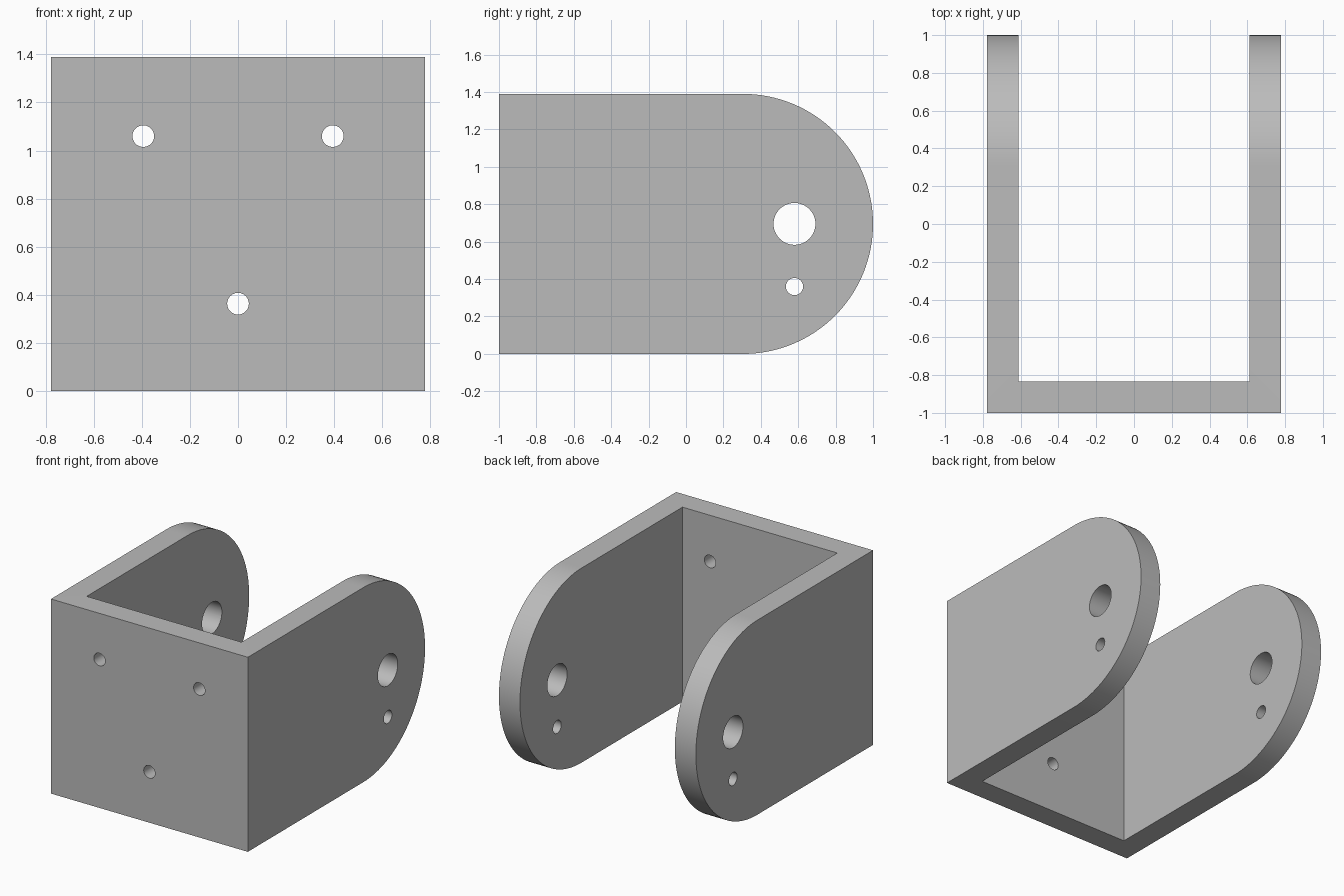
import bpy, bmesh, math
from mathutils import Matrix

if "Cube" in bpy.data.objects:
    bpy.data.objects.remove(bpy.data.objects["Cube"], do_unlink=True)

HALF_W, HEIGHT, WALL = 0.778, 1.39, 0.166
R = HEIGHT / 2

grey = bpy.data.materials.new("plain grey")
grey.use_nodes = True
colour = (0.5, 0.5, 0.5, 1)
grey.diffuse_color = colour
grey.node_tree.nodes["Principled BSDF"].inputs["Base Color"].default_value = colour


def make_object(name, bm):
    bmesh.ops.recalc_face_normals(bm, faces=bm.faces)
    mesh = bpy.data.meshes.new(name)
    bm.to_mesh(mesh)
    bm.free()
    mesh.materials.append(grey)
    obj = bpy.data.objects.new(name, mesh)
    bpy.context.collection.objects.link(obj)
    return obj


def hole_cutter(name, axis, radius, location, length, segments=48):
    bm = bmesh.new()
    turn = Matrix.Rotation(math.pi / 2, 4, "Y" if axis == "X" else "X")
    bmesh.ops.create_cone(bm, cap_ends=True, segments=segments, radius1=radius,
                          radius2=radius, depth=length,
                          matrix=Matrix.Translation(location) @ turn)
    return make_object(name, bm)


# Solid block with the rounded side outline, spanning the full width
bm = bmesh.new()
outline = [(-1, HEIGHT), (-1, 0)]
steps = 64
for i in range(steps + 1):
    a = -math.pi / 2 + math.pi * i / steps
    outline.append((1 - R + R * math.cos(a), R + R * math.sin(a)))
face = bm.faces.new([bm.verts.new((-HALF_W, y, z)) for y, z in outline])
side = bmesh.ops.extrude_face_region(bm, geom=[face])
moved = [v for v in side["geom"] if isinstance(v, bmesh.types.BMVert)]
bmesh.ops.translate(bm, verts=moved, vec=(2 * HALF_W, 0, 0))
bracket = make_object("clevis_bracket", bm)

# Open channel between the two arms
bm = bmesh.new()
bmesh.ops.create_cube(bm, size=1, matrix=Matrix.Translation((0, WALL, R))
                      @ Matrix.Diagonal((2 * (HALF_W - WALL), 2, 2 * HEIGHT, 1)))
cutters = [make_object("channel_cutter", bm)]

# Pivot and pin holes through both arms
cutters.append(hole_cutter("pivot_cutter", "X", 0.112, (0, 0.58, R), 2))
cutters.append(hole_cutter("pin_cutter", "X", 0.046, (0, 0.58, 0.36), 2))

# Three mounting holes through the front plate
for x, z in ((-0.394, 1.06), (0.394, 1.06), (0, 0.363)):
    cutters.append(hole_cutter("mount_cutter", "Y", 0.045, (x, -1, z), 0.8))

bpy.ops.object.select_all(action="DESELECT")
bpy.context.view_layer.objects.active = bracket
bracket.select_set(True)
for cutter in cutters:
    cutter.hide_render = True
    mod = bracket.modifiers.new(cutter.name, "BOOLEAN")
    mod.operation, mod.solver, mod.object = "DIFFERENCE", "EXACT", cutter
    bpy.ops.object.modifier_apply(modifier=mod.name)
    bpy.data.objects.remove(cutter, do_unlink=True)

bpy.ops.object.shade_smooth_by_angle(angle=math.radians(30))
